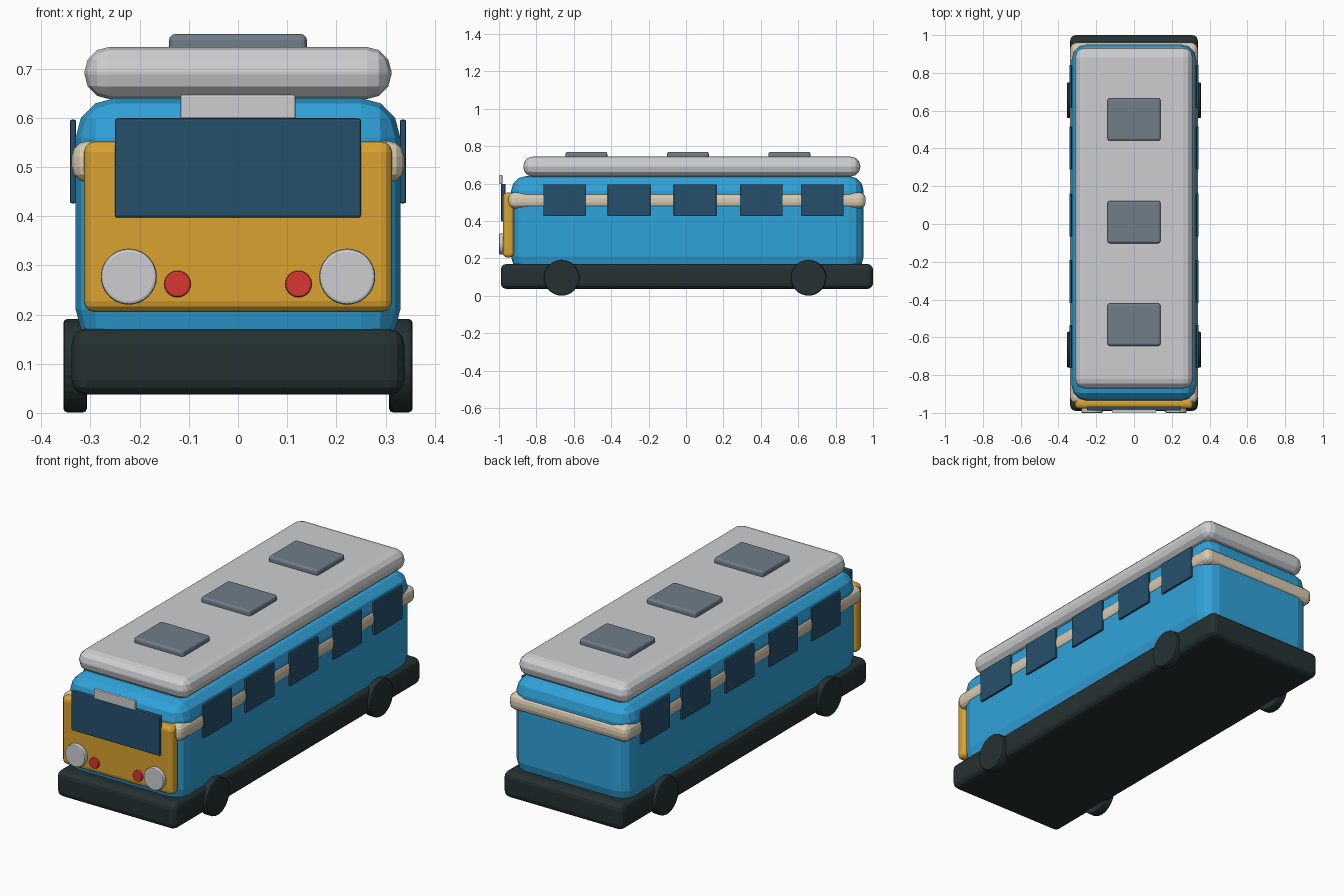
import bpy
import bmesh
from math import pi
from mathutils import Matrix, Vector

if "Cube" in bpy.data.objects:
    bpy.data.objects.remove(bpy.data.objects["Cube"])


def material(name, *rgb):
    """Flat material from 0-255 sRGB values."""
    linear = [((c / 255 + 0.055) / 1.055) ** 2.4 for c in rgb] + [1]
    mat = bpy.data.materials.new(name)
    mat.use_nodes = True
    mat.diffuse_color = linear
    mat.node_tree.nodes["Principled BSDF"].inputs["Base Color"].default_value = linear
    return mat


BLUE = material("body blue", 48, 163, 218)
YELLOW = material("panel yellow", 218, 163, 48)
GLASS = material("window navy", 38, 80, 108)
TAN = material("belt tan", 217, 203, 178)
BLACK = material("chassis black", 37, 49, 50)
GREY = material("light grey", 205, 206, 208)
SLATE = material("hatch slate", 112, 125, 137)
RED = material("lamp red", 217, 54, 50)


def finish(name, bm, mat, bevel, segments, edges):
    bmesh.ops.bevel(bm, geom=edges, offset=bevel, segments=segments,
                    profile=0.5, affect='EDGES', clamp_overlap=True)
    bmesh.ops.recalc_face_normals(bm, faces=bm.faces)
    mesh = bpy.data.meshes.new(name)
    bm.to_mesh(mesh)
    bm.free()
    mesh.materials.append(mat)
    obj = bpy.data.objects.new(name, mesh)
    bpy.context.collection.objects.link(obj)
    return obj


def box(name, x, y, z, mat, bevel, segments=3):
    """Rounded box from (min, max) ranges on each axis."""
    low, high = Vector((x[0], y[0], z[0])), Vector((x[1], y[1], z[1]))
    bm = bmesh.new()
    bmesh.ops.create_cube(bm, size=1, matrix=Matrix.Translation((low + high) / 2)
                          @ Matrix.Diagonal((high - low).to_4d()))
    return finish(name, bm, mat, bevel, segments, bm.edges[:])


def disc(name, center, radius, depth, axis, mat, bevel):
    """Cylinder along x or y with rounded rims."""
    turn = Matrix.Rotation(pi / 2, 4, 'Y' if axis == 'X' else 'X')
    bm = bmesh.new()
    bmesh.ops.create_cone(bm, cap_ends=True, segments=32, radius1=radius,
                          radius2=radius, depth=depth,
                          matrix=Matrix.Translation(center) @ turn)
    rims = [e for e in bm.edges if any(len(f.verts) > 4 for f in e.link_faces)]
    return finish(name, bm, mat, bevel, 2, rims)


# Main shell
box("chassis", (-0.338, 0.338), (-0.99, 1.0), (0.037, 0.17), BLACK, 0.03)
box("body", (-0.33, 0.33), (-0.935, 0.95), (0.13, 0.64), BLUE, 0.08)
box("belt", (-0.338, 0.338), (-0.95, 0.96), (0.468, 0.553), TAN, 0.032)
box("roof", (-0.312, 0.312), (-0.87, 0.932), (0.638, 0.744), GREY, 0.05)

# Roof hatches
for i, y in enumerate((-0.533, 0.01, 0.553)):
    box(f"roof_hatch_{i + 1}", (-0.14, 0.14), (y - 0.112, y + 0.112),
        (0.72, 0.77), SLATE, 0.012)

# Front face
box("front_panel", (-0.313, 0.313), (-0.978, -0.92), (0.205, 0.552), YELLOW, 0.022)
box("windshield", (-0.25, 0.25), (-0.988, -0.965), (0.397, 0.599), GLASS, 0.005, 2)
box("destination_sign", (-0.117, 0.117), (-0.998, -0.982), (0.598, 0.647), GREY, 0.004, 2)

# Lamps, wheels and windows on both sides
for side, s in (("left", 1), ("right", -1)):
    disc(f"{side}_headlight", (s * 0.222, -0.985, 0.277), 0.057, 0.03, 'Y', GREY, 0.006)
    disc(f"{side}_fog_lamp", (s * 0.123, -0.978, 0.262), 0.027, 0.024, 'Y', RED, 0.004)
    for end, y in (("front", -0.665), ("rear", 0.655)):
        disc(f"{side}_{end}_wheel", (s * 0.331, y, 0.096), 0.095, 0.048, 'X', BLACK, 0.008)
    for i, y in enumerate((-0.648, -0.305, 0.048, 0.402, 0.728)):
        box(f"{side}_window_{i + 1}", sorted((s * 0.329, s * 0.342)),
            (y - 0.114, y + 0.114), (0.426, 0.596), GLASS, 0.004, 2)
